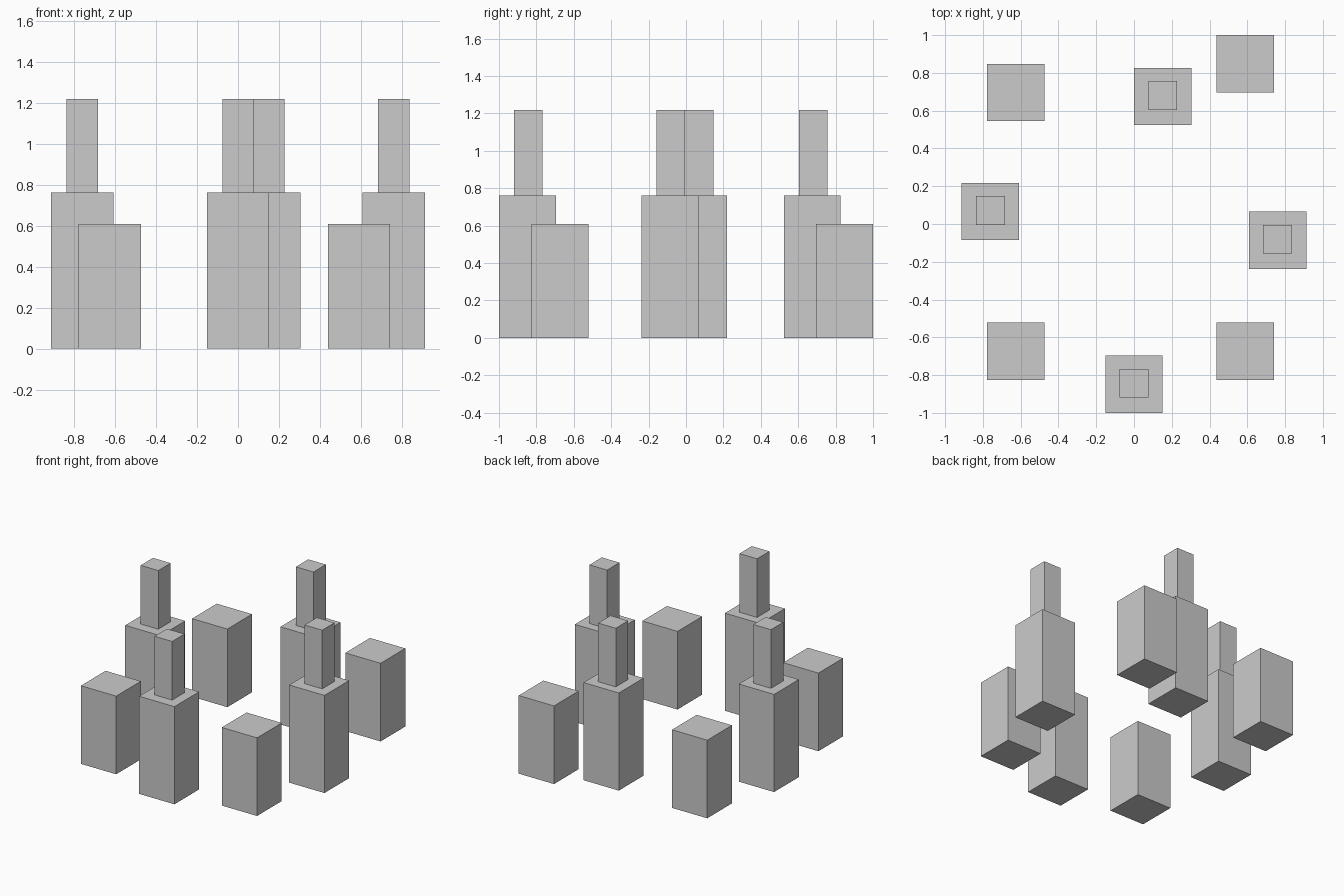
import bpy

if "Cube" in bpy.data.objects:
    bpy.data.objects.remove(bpy.data.objects["Cube"])

WIDTH = 0.304   # footprint of every tower
SPIRE = 0.152   # footprint of the upper shafts


def block(name, x, y, z0, z1, size):
    """Square upright block from z0 to z1."""
    bpy.ops.mesh.primitive_cube_add(size=1, location=(x, y, (z0 + z1) / 2))
    ob = bpy.context.object
    ob.name = name
    ob.scale = (size, size, z1 - z0)
    bpy.ops.object.transform_apply(location=False, rotation=False, scale=True)
    return ob


# Tall towers, each with a slim shaft on top
tall = {
    "front": (0.0, -0.848),
    "left": (-0.76, 0.066),
    "right": (0.76, -0.086),
    "back": (0.152, 0.675),
}
for side, (x, y) in tall.items():
    block(f"tall_tower_{side}", x, y, 0, 0.761, WIDTH)
    block(f"tower_shaft_{side}", x, y + 0.005, 0.761, 1.218, SPIRE)

# Short corner towers
short = {
    "front_left": (-0.625, -0.673),
    "front_right": (0.59, -0.673),
    "back_left": (-0.625, 0.696),
    "back_right": (0.59, 0.848),
}
for corner, (x, y) in short.items():
    block(f"short_tower_{corner}", x, y, 0, 0.609, WIDTH)
